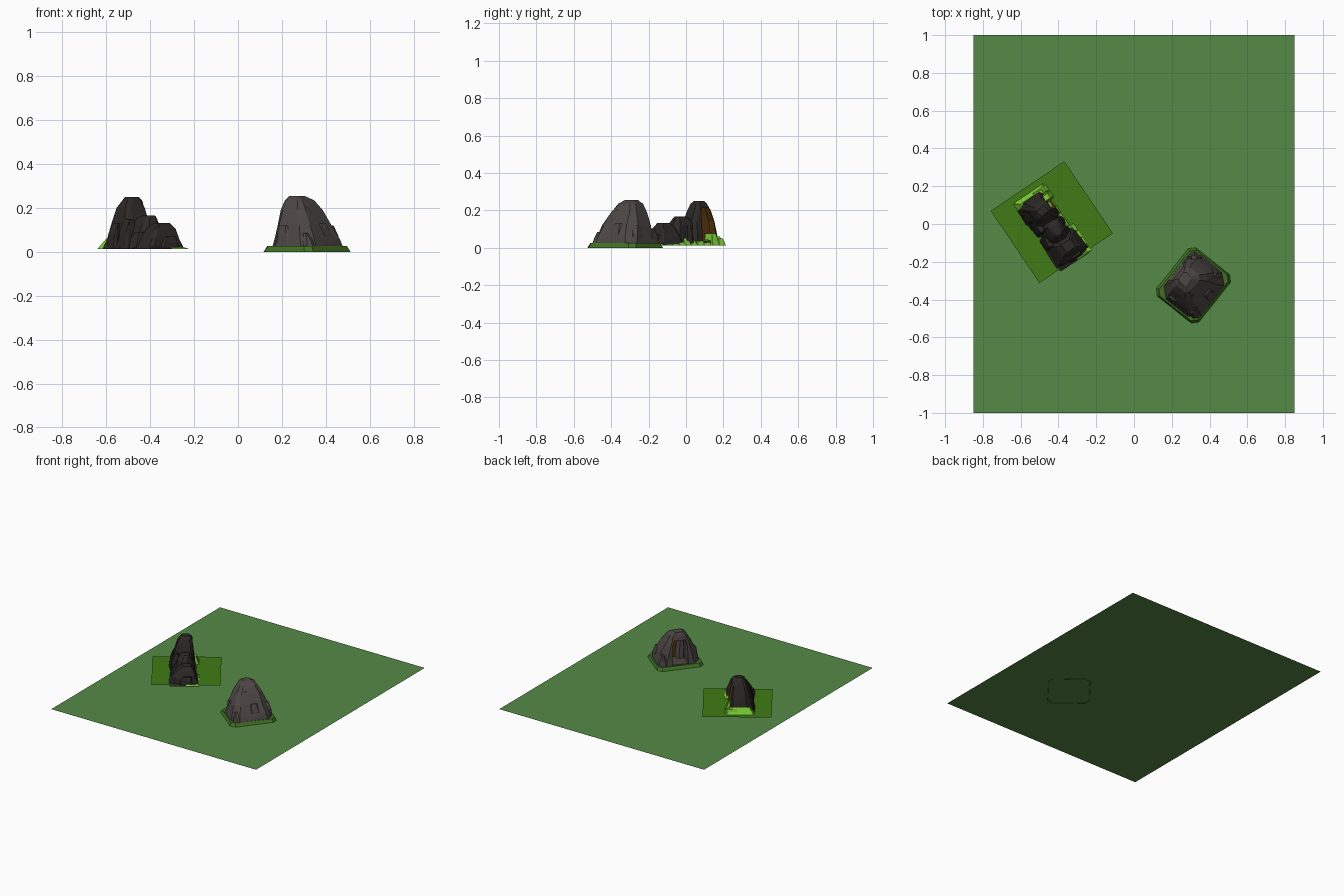
import bpy, bmesh, math, random
from mathutils import Matrix

if "Cube" in bpy.data.objects:
    bpy.data.objects.remove(bpy.data.objects["Cube"])

random.seed(4)


def material(name, r, g, b):
    m = bpy.data.materials.new(name)
    m.diffuse_color = tuple((c / 255) ** 2.2 for c in (r, g, b)) + (1,)
    m.use_nodes = True
    m.node_tree.nodes["Principled BSDF"].inputs["Base Color"].default_value = m.diffuse_color
    return m


MEADOW = material("meadow", 86, 136, 72)
TURF = material("turf", 66, 122, 28)
RIM = material("rim_green", 66, 112, 40)
GRASS = material("bright_grass", 124, 206, 56)
GREY = material("grey_rock", 78, 72, 70)
DARK = material("dark_rock", 48, 45, 43)
BROWN = material("brown_earth", 92, 58, 18)


def frame(x, y, dx, dy):
    """Local frame at (x, y) whose x axis points along (dx, dy)."""
    return Matrix.Translation((x, y, 0)) @ Matrix.Rotation(math.atan2(dy, dx), 4, 'Z')


def loft(name, place, mat, rings, chamfer=0.25, jitter=0.0, bottom=True):
    """Stack of chamfered rectangles: each ring is (z, x0, x1, y0, y1)."""
    bm = bmesh.new()
    loops = []
    for z, x0, x1, y0, y1 in rings:
        c = chamfer * min(x1 - x0, y1 - y0)
        pts = [(x0 + c, y0), (x1 - c, y0), (x1, y0 + c), (x1, y1 - c),
               (x1 - c, y1), (x0 + c, y1), (x0, y1 - c), (x0, y0 + c)]
        loops.append([bm.verts.new((px + random.uniform(-jitter, jitter),
                                    py + random.uniform(-jitter, jitter), z))
                      for px, py in pts])
    for a, b in zip(loops, loops[1:]):
        for i in range(8):
            j = (i + 1) % 8
            bm.faces.new((a[i], a[j], b[j], b[i]))
    bm.faces.new(loops[-1])
    if bottom:
        bm.faces.new(loops[0][::-1])
    bmesh.ops.triangulate(bm, faces=[f for f in bm.faces if len(f.verts) == 4])
    me = bpy.data.meshes.new(name)
    bm.to_mesh(me)
    bm.free()
    me.materials.append(mat)
    ob = bpy.data.objects.new(name, me)
    ob.matrix_world = place
    bpy.context.collection.objects.link(ob)
    return ob


def sheet(name, place, mat, hx, hy, z):
    me = bpy.data.meshes.new(name)
    me.from_pydata([(-hx, -hy, z), (hx, -hy, z), (hx, hy, z), (-hx, hy, z)], [], [(0, 1, 2, 3)])
    me.materials.append(mat)
    ob = bpy.data.objects.new(name, me)
    ob.matrix_world = place
    bpy.context.collection.objects.link(ob)


def hollow(ob, cutter):
    cutter.hide_render = True
    cutter.hide_set(True)
    mod = ob.modifiers.new("hollow", 'BOOLEAN')
    mod.operation = 'DIFFERENCE'
    mod.solver = 'EXACT'
    mod.material_mode = 'TRANSFER'
    mod.object = cutter
    # apply the cut and drop the helper
    dg = bpy.context.evaluated_depsgraph_get()
    me = bpy.data.meshes.new_from_object(ob.evaluated_get(dg))
    ob.modifiers.clear()
    ob.data = me
    bpy.data.objects.remove(cutter)


# ground
sheet("ground", Matrix(), MEADOW, 0.85, 1.0, 0.003)

# cave rock: local +x is the cave mouth
A = frame(0.315, -0.325, -0.78, 0.62)
loft("cave_rim", A, RIM, [(0, -.145, .145, -.165, .165), (.026, -.13, .13, -.155, .155)],
     chamfer=.1, bottom=False)
cave = loft("cave_rock", A, GREY,
            [(.02, -.13, .118, -.15, .15), (.06, -.115, .114, -.138, .138),
             (.12, -.085, .112, -.118, .118), (.19, -.04, .104, -.088, .088),
             (.235, -.005, .094, -.06, .06), (.255, .03, .082, -.032, .032)],
            chamfer=.2, jitter=.004)
hollow(cave, loft("cave_cutter", A, GREY,
                  [(.03, -.03, .2, -.056, .056), (.15, -.03, .2, -.054, .054),
                   (.2, -.02, .2, -.04, .04)], chamfer=0))
loft("cave_back_wall", A, BROWN, [(.03, -.03, -.016, -.055, .055), (.19, -.03, -.012, -.043, .043)], chamfer=0)
# buttress slabs around the cave
for i, (x0, x1, y0, y1, h) in enumerate([
        (-.125, -.04, -.06, .03, .13), (-.128, -.06, .04, .14, .085),
        (-.10, .0, -.145, -.07, .12), (-.02, .08, .08, .147, .12),
        (.03, .12, -.148, -.085, .10), (-.07, .03, .0, .07, .205)]):
    loft(f"cave_slab_{i + 1}", A, GREY,
         [(.02, x0, x1, y0, y1), (h * .6, x0 + .015, x1 - .008, y0 + .008, y1 - .008),
          (h, x0 + .04, x1 - .015, y0 + .02, y1 - .02)], jitter=.003)

# ridge rock: local x runs down the ridge, local +y is the grassy side
B = frame(-0.435, 0.01, 0.56, -0.83)
sheet("turf_patch", B, TURF, 0.23, 0.235, 0.015)
tall = loft("ridge_peak", B, DARK,
            [(.012, -.178, .01, -.118, .065), (.06, -.168, .01, -.10, .058),
             (.14, -.152, -.005, -.08, .052), (.2, -.132, -.025, -.065, .045),
             (.235, -.112, -.04, -.045, .032), (.25, -.098, -.055, -.032, .018)],
            chamfer=.18, jitter=.004)
hollow(tall, loft("peak_cutter", B, BROWN,
                  [(.04, -.15, -.055, -.01, .2), (.14, -.142, -.055, -.01, .2),
                   (.212, -.115, -.06, -.01, .2)], chamfer=0))
loft("ridge_middle", B, DARK,
     [(.012, -.04, .13, -.095, .06), (.07, -.03, .115, -.075, .05),
      (.13, -.02, .10, -.055, .042), (.158, .0, .088, -.035, .028),
      (.166, .02, .075, -.02, .018)], jitter=.004)
loft("ridge_low_end", B, DARK,
     [(.012, .07, .242, -.118, .088), (.022, .075, .225, -.105, .08), (.06, .09, .215, -.085, .068),
      (.105, .11, .2, -.055, .05), (.132, .13, .178, -.03, .03)], chamfer=.1, jitter=.004)
# stepped ledges on the ridge
for i, (x0, x1, y0, y1, h) in enumerate([
        (-.13, -.05, -.12, -.06, .13), (-.05, .03, -.11, -.04, .15),
        (.04, .12, -.112, -.04, .09), (.0, .05, -.04, .062, .12), (.16, .235, -.05, .05, .07)]):
    loft(f"ridge_ledge_{i + 1}", B, DARK,
         [(.012, x0, x1, y0, y1), (h * .65, x0 + .006, x1 - .006, y0 + .012, y1 - .006),
          (h, x0 + .015, x1 - .015, y0 + .028, y1 - .012)], chamfer=.15, jitter=.003)

# bright grass: end bank and ragged tufts along the open side
loft("grass_end_bank", B, GRASS, [(.013, -.196, -.14, -.118, .075), (.06, -.172, -.14, -.085, .05)], chamfer=.05)
for i, h in enumerate((.05, .075, .045, .065, .04, .055, .03, .024, .022, .02)):
    x = -.19 + i * .043
    y = .085 if i in (0, 1, 6, 7, 8, 9) else .07
    if i > 5:
        y = .094
    loft(f"grass_tuft_{i + 1}", B, GRASS,
         [(.013, x, x + .045, .0, y), (h, x + .008, x + .036, .0, y - .02)], chamfer=.05)
